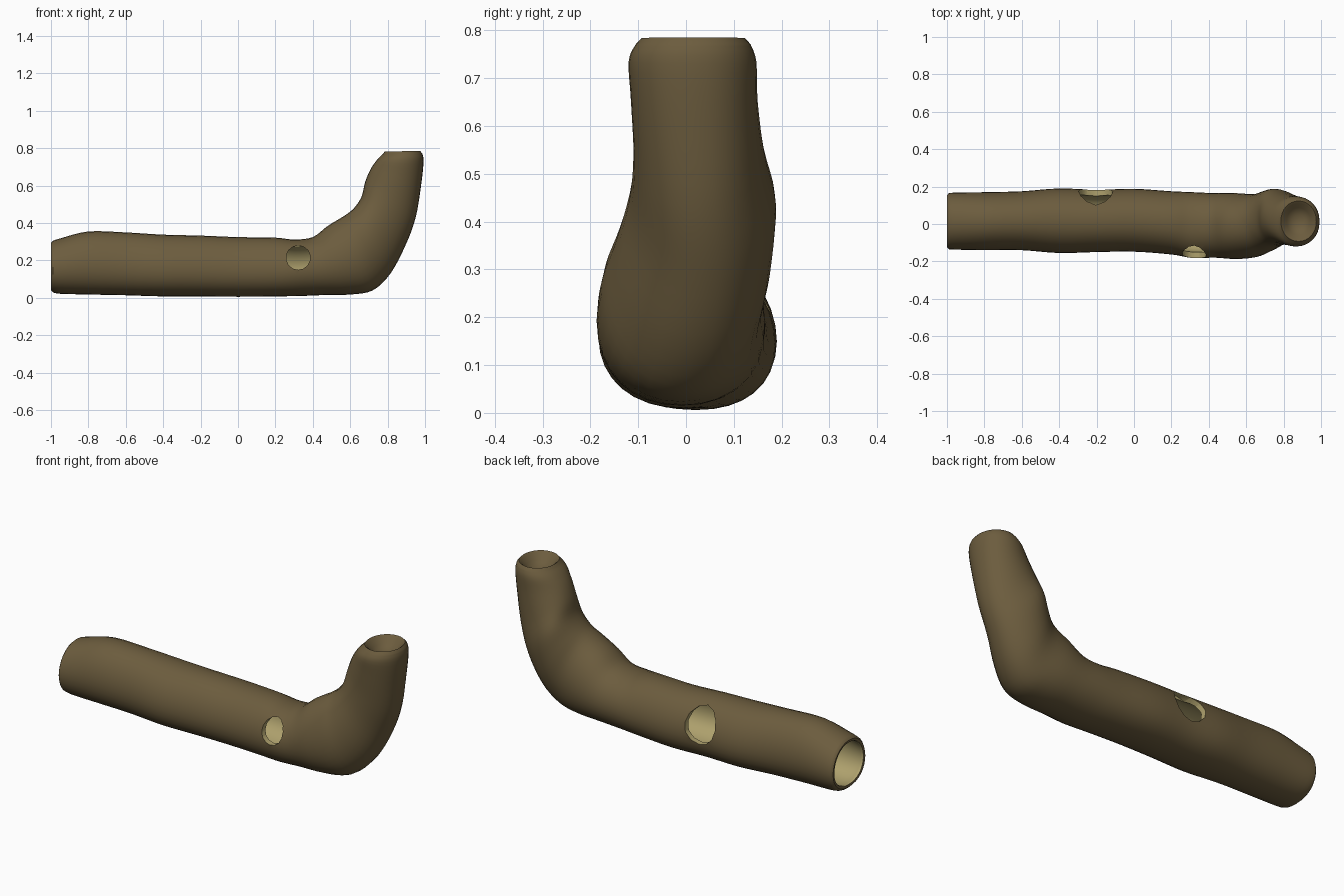
import bpy, bmesh, math
from mathutils import Vector

if "Cube" in bpy.data.objects:
    bpy.data.objects.remove(bpy.data.objects["Cube"])


def material(name, col):
    m = bpy.data.materials.new(name)
    m.diffuse_color = (*col, 1)
    m.use_nodes = True
    m.node_tree.nodes["Principled BSDF"].inputs["Base Color"].default_value = m.diffuse_color
    return m


bark = material("dark bark", (0.15, 0.108, 0.048))
wood = material("pale inner wood", (0.43, 0.36, 0.155))

# stations: upper x,z | lower x,z | front y, back y | shift of widest point
S = [
    (-.99, .305, -.99, .03, -.135, .165, .08),
    (-.95, .318, -.95, .022, -.137, .168, .08),
    (-.80, .355, -.80, .018, -.14, .17, .10),
    (-.60, .35, -.60, .014, -.14, .175, .12),
    (-.40, .338, -.40, .008, -.155, .19, .14),
    (-.20, .333, -.20, .008, -.15, .183, .14),
    (0, .325, 0, .006, -.148, .188, .14),
    (.20, .322, .20, .008, -.163, .175, .12),
    (.30, .312, .33, .01, -.182, .170, .05),
    (.40, .325, .46, .015, -.18, .165, .05),
    (.48, .385, .60, .018, -.187, .165, .05),
    (.57, .44, .72, .04, -.178, .16, .0),
    (.62, .48, .815, .13, -.15, .178, -.1),
    (.66, .54, .895, .28, -.12, .188, -.2),
    (.68, .62, .95, .43, -.11, .165, -.1),
    (.71, .69, .98, .61, -.115, .15, 0),
    (.745, .74, .992, .73, -.12, .147, 0),
    (.775, .77, .985, .772, -.105, .135, 0),
]
N, SUB = 32, 4


def spline(rows):
    """Catmull-Rom through the stations."""
    out = []
    for i in range(len(rows) - 1):
        q = [rows[max(i - 1, 0)], rows[i], rows[i + 1], rows[min(i + 2, len(rows) - 1)]]
        for s in range(SUB):
            t = s / SUB
            out.append([.5 * (2 * b + (c - a) * t + (2 * a - 5 * b + 4 * c - d) * t * t
                              + (3 * b - a - 3 * c + d) * t ** 3) for a, b, c, d in zip(*q)])
    return out + [list(rows[-1])]


def section(s, scale=1.0, move=(0, 0, 0)):
    up, lo = Vector((s[0], 0, s[1])), Vector((s[2], 0, s[3]))
    mid, half, cy, ry = (up + lo) / 2, (up - lo) / 2, (s[4] + s[5]) / 2, (s[5] - s[4]) / 2
    pts = []
    for i in range(N):
        a = 2 * math.pi * i / N
        c, n = math.cos(a), math.sin(a)
        u = c - s[6] * n * n
        y = math.copysign(abs(n) ** .92, n) * ry * scale
        pts.append(mid + half * u * scale + Vector((0, cy + y, 0)) + Vector(move))
    return pts


rows = spline(S)
inner_end = 10 * SUB

# rings run from the closed cavity end, out of the mouth, along the bark to the dished top
rings = [(section(rows[i], .82), 1) for i in range(inner_end, -1, -1)]
rings += [(section(rows[0], .84, (-.008, 0, 0)), 1), (section(rows[0], .93, (-.01, 0, 0)), 0)]
rings += [(section(r), 0) for r in rows]
rings += [(section(rows[-1], .9, (0, 0, .013)), 0), (section(rows[-1], .8, (0, 0, .005)), 0),
          (section(rows[-1], .6, (0, 0, -.022)), 0), (section(rows[-1], .3, (0, 0, -.045)), 0)]

bm = bmesh.new()
vr = [[bm.verts.new(p) for p in r] for r, _ in rings]
for k in range(len(vr) - 1):
    for i in range(N):
        j = (i + 1) % N
        f = bm.faces.new((vr[k][i], vr[k][j], vr[k + 1][j], vr[k + 1][i]))
        f.material_index = rings[k][1] if rings[k + 1][1] else 0
bm.faces.new(vr[0]).material_index = 1
bm.faces.new(vr[-1])
bmesh.ops.recalc_face_normals(bm, faces=bm.faces)
me = bpy.data.meshes.new("hollow_log")
bm.to_mesh(me)
bm.free()
me.materials.append(bark)
me.materials.append(wood)
log = bpy.data.objects.new("hollow_log", me)
bpy.context.collection.objects.link(log)


# knot holes cut through the wall, with pale sides
def knot_hole(x, y, z, r, sides):
    bpy.ops.mesh.primitive_cylinder_add(vertices=sides, radius=r, depth=.2,
                                        location=(x, y, z), rotation=(math.pi / 2, 0, 0))
    cut = bpy.context.object
    cut.name = "hole_cutter"
    cut.hide_render = True
    cut.data.materials.append(wood)
    bpy.context.view_layer.objects.active = log
    m = log.modifiers.new("knot_hole", 'BOOLEAN')
    m.operation, m.solver, m.object = 'DIFFERENCE', 'EXACT', cut
    m.material_mode = 'TRANSFER'
    bpy.ops.object.modifier_apply(modifier=m.name)
    bpy.data.objects.remove(cut)


knot_hole(.322, -.17, .215, .065, 14)
knot_hole(-.205, .17, .215, .092, 12)

bpy.ops.object.select_all(action='DESELECT')
log.select_set(True)
bpy.context.view_layer.objects.active = log
bpy.ops.object.shade_smooth_by_angle(angle=math.radians(40))
